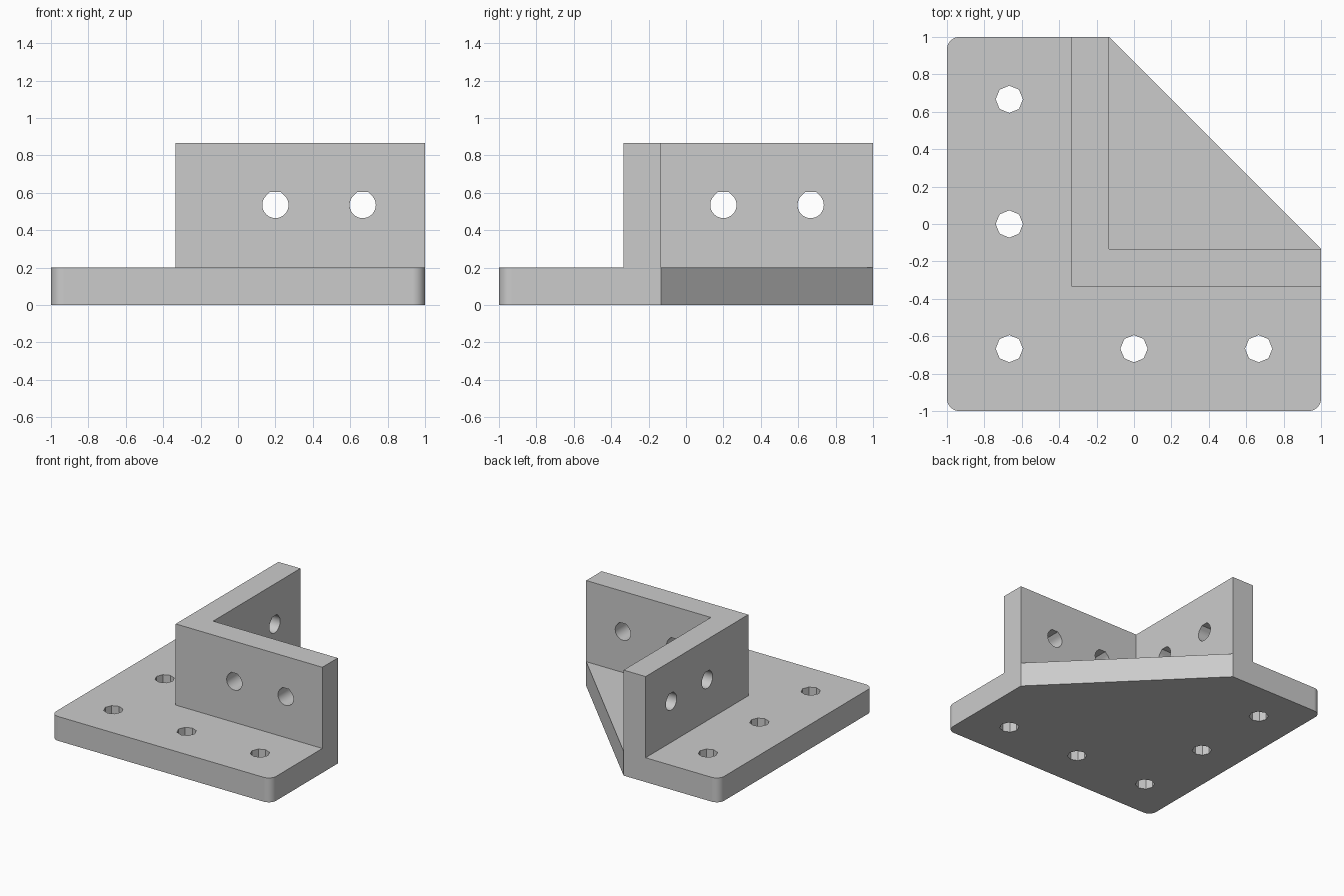
import bpy, bmesh
from math import cos, sin, pi, radians, sqrt
from mathutils import Matrix, Vector

cube = bpy.data.objects.get("Cube")
if cube:
    bpy.data.objects.remove(cube, do_unlink=True)

PLATE, TOP = 0.2, 0.867          # plate thickness, full height
OUT, INN = -0.333, -0.133        # outer and inner wall faces
ROUND = 0.067

grey = bpy.data.materials.new("light grey")
grey.use_nodes = True
grey.diffuse_color = (0.6, 0.6, 0.6, 1)
grey.node_tree.nodes["Principled BSDF"].inputs["Base Color"].default_value = (0.6, 0.6, 0.6, 1)


def prism(name, outline, low, high, matrix=Matrix()):
    """Extrude a flat outline from low to high along local z."""
    bm = bmesh.new()
    face = bm.faces.new([bm.verts.new((x, y, low)) for x, y in outline])
    new = bmesh.ops.extrude_face_region(bm, geom=[face])["geom"]
    bmesh.ops.translate(bm, vec=(0, 0, high - low),
                        verts=[v for v in new if isinstance(v, bmesh.types.BMVert)])
    bm.transform(matrix)
    bmesh.ops.recalc_face_normals(bm, faces=bm.faces)
    mesh = bpy.data.meshes.new(name)
    bm.to_mesh(mesh)
    bm.free()
    mesh.materials.append(grey)
    obj = bpy.data.objects.new(name, mesh)
    bpy.context.collection.objects.link(obj)
    return obj


def arc(cx, cy, r, start, end, steps):
    return [(cx + r * cos(radians(start + (end - start) * i / steps)),
             cy + r * sin(radians(start + (end - start) * i / steps)))
            for i in range(steps + 1)]


def combine(target, tool, operation):
    """Apply a boolean and discard the tool."""
    mod = target.modifiers.new(operation.title(), "BOOLEAN")
    mod.operation, mod.solver, mod.object = operation, "EXACT", tool
    bpy.context.view_layer.objects.active = target
    bpy.ops.object.modifier_apply(modifier=mod.name)
    bpy.data.objects.remove(tool, do_unlink=True)


# Base plate: three rounded corners and one cut corner
c = 1 - ROUND
plate = (arc(-c, -c, ROUND, 180, 270, 8) + arc(c, -c, ROUND, 270, 360, 8)
         + [(1, INN), (INN, 1)] + arc(-c, c, ROUND, 90, 180, 8))
bracket = prism("corner_bracket", plate, 0, PLATE)

# Upright L-shaped wall
wall = [(OUT, OUT), (1, OUT), (1, INN), (INN, INN), (INN, 1), (OUT, 1)]
combine(bracket, prism("upright_wall", wall, PLATE / 2, TOP), "UNION")

# Octagonal screw holes through the plate
p = 2 / 3
for x, y in ((-p, -p), (0, -p), (p, -p), (-p, 0), (-p, p)):
    octagon = arc(x, y, 0.073, 0, 315, 7)
    combine(bracket, prism("plate_hole", octagon, -0.1, PLATE + 0.1), "DIFFERENCE")

# Round wall holes with a flat-topped peak, bored along y and along x
r = 0.07
flat = r * (sqrt(2) - 1)
drop = arc(0, 0, r, 135, 405, 36) + [(flat, r), (-flat, r)]
along_y = Matrix.Rotation(pi / 2, 4, "X")
along_x = Matrix.Rotation(pi / 2, 4, "Z") @ along_y
for s in (0.2, p):
    for turn, spot in ((along_y, (s, OUT + 0.1, 0.535)), (along_x, (OUT + 0.1, s, 0.535))):
        place = Matrix.Translation(Vector(spot)) @ turn
        combine(bracket, prism("wall_hole", drop, -0.2, 0.2, place), "DIFFERENCE")

# Smooth the rounded corners and bores, keep the hard edges
bpy.ops.object.select_all(action="DESELECT")
bracket.select_set(True)
bpy.context.view_layer.objects.active = bracket
bpy.ops.object.shade_smooth_by_angle(angle=radians(30))
weighted = bracket.modifiers.new("Weighted Normal", "WEIGHTED_NORMAL")
weighted.keep_sharp = True
